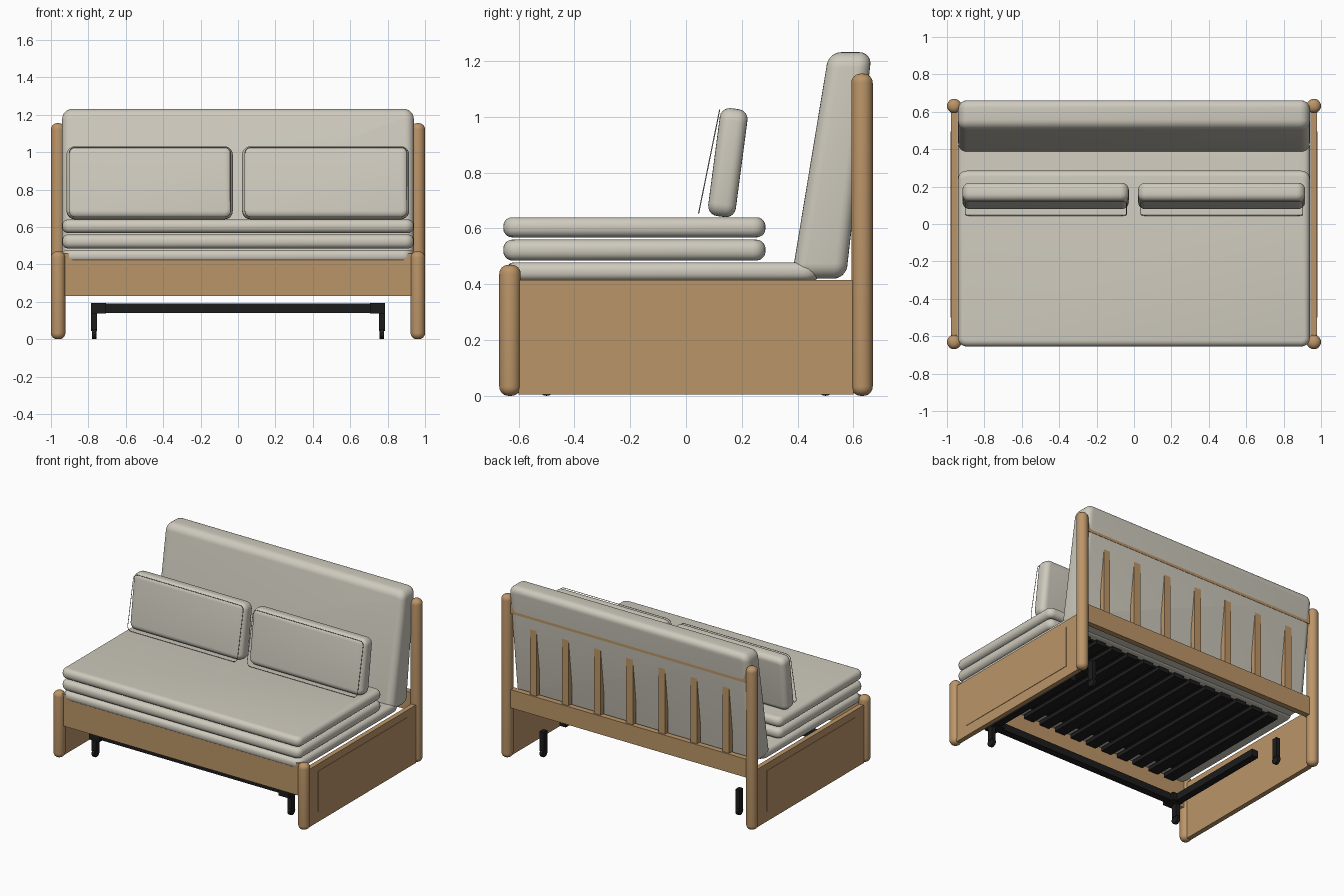
import bpy, bmesh, math
from mathutils import Matrix, Vector

if "Cube" in bpy.data.objects:
    bpy.data.objects.remove(bpy.data.objects["Cube"])


def material(name, rgb):
    m = bpy.data.materials.new(name)
    m.diffuse_color = (*rgb, 1)
    m.use_nodes = True
    m.node_tree.nodes["Principled BSDF"].inputs["Base Color"].default_value = m.diffuse_color
    return m


WOOD = material("wood", (0.50, 0.30, 0.14))
FABRIC = material("fabric", (0.62, 0.59, 0.51))
BLACK = material("black_metal", (0.012, 0.012, 0.012))


def finish(bm, name, mat):
    bmesh.ops.recalc_face_normals(bm, faces=bm.faces)
    me = bpy.data.meshes.new(name)
    bm.to_mesh(me)
    bm.free()
    ob = bpy.data.objects.new(name, me)
    bpy.context.collection.objects.link(ob)
    me.materials.append(mat)
    bpy.ops.object.select_all(action='DESELECT')
    ob.select_set(True)
    bpy.context.view_layer.objects.active = ob
    bpy.ops.object.shade_smooth_by_angle(angle=math.radians(35))
    return ob


def bevel(bm, edges, width, seg):
    bmesh.ops.bevel(bm, geom=edges, offset=width, offset_type='OFFSET', segments=seg,
                    profile=0.5, affect='EDGES', clamp_overlap=True)


def sharp(bm):
    bm.normal_update()
    return [e for e in bm.edges if e.calc_face_angle(0) > math.radians(50)]


def prism(name, x0, x1, profile, mat, r=0, corner=None, seg=5):
    """Extrude a yz profile along x; corner = (axis, radius) rounds the outline first."""
    bm = bmesh.new()
    face = bm.faces.new([bm.verts.new((x0, y, z)) for y, z in profile])
    ext = bmesh.ops.extrude_face_region(bm, geom=[face])
    verts = [g for g in ext['geom'] if isinstance(g, bmesh.types.BMVert)]
    bmesh.ops.translate(bm, vec=(x1 - x0, 0, 0), verts=verts)
    bmesh.ops.recalc_face_normals(bm, faces=bm.faces)
    if corner:
        axis, radius = corner
        along = [e for e in bm.edges
                 if abs((e.verts[0].co - e.verts[1].co).normalized()[axis]) > 0.9]
        bevel(bm, along, radius, seg)
    if r:
        bevel(bm, sharp(bm), r, seg)
    return finish(bm, name, mat)


def box(name, x, y, z, mat, r=0, corner=None, seg=5):
    prof = [(y[0], z[0]), (y[1], z[0]), (y[1], z[1]), (y[0], z[1])]
    return prism(name, x[0], x[1], prof, mat, r, corner, seg)


def cylinder(name, centre, radius, length, mat, r, rot=Matrix(), sides=32):
    bm = bmesh.new()
    bmesh.ops.create_cone(bm, cap_ends=True, segments=sides, radius1=radius,
                          radius2=radius, depth=length)
    bevel(bm, sharp(bm), r, 6)
    bm.transform(Matrix.Translation(centre) @ rot)
    return finish(bm, name, mat)


# Wooden end frames: round posts, end panels with a thin applied field
for side, s in (("left", -1), ("right", 1)):
    for where, y, h in (("front", -0.631, 0.47), ("back", 0.631, 1.155)):
        cylinder(f"{side}_{where}_post", (s * 0.9615, y, h / 2), 0.0385, h, WOOD, 0.033)
    xs = sorted((s * 0.945, s * 0.979))
    box(f"{side}_end_panel", xs, (-0.6, 0.6), (0.004, 0.415), WOOD)
    xs = sorted((s * 0.978, s * 0.982))
    box(f"{side}_panel_field", xs, (-0.5, 0.495), (0.077, 0.365), WOOD)

# Rails and back slats
box("front_rail", (-0.93, 0.93), (-0.64, -0.61), (0.23, 0.458), WOOD)
box("back_lower_rail", (-0.94, 0.94), (0.605, 0.645), (0.36, 0.49), WOOD)
box("back_top_rail", (-0.94, 0.94), (0.605, 0.645), (1.03, 1.10), WOOD)
for i in range(7):
    x = -0.757 + i * 0.2523
    box(f"back_slat_{i + 1}", (x - 0.026, x + 0.026), (0.598, 0.634), (0.47, 1.04), WOOD)

# Folded mattress layers
box("seat_base", (-0.94, 0.94), (-0.646, 0.48), (0.413, 0.478), FABRIC, 0.028, (2, 0.06))
box("mattress_lower", (-0.94, 0.94), (-0.655, 0.285), (0.485, 0.56), FABRIC, 0.033, (2, 0.045))
box("mattress_upper", (-0.94, 0.94), (-0.655, 0.285), (0.568, 0.64), FABRIC, 0.032, (2, 0.045))

# Sloped back cushion
prism("back_cushion", -0.94, 0.94,
      [(0.378, 0.42), (0.573, 0.42), (0.666, 1.232), (0.512, 1.232)],
      FABRIC, 0.045, (1, 0.055), 6)

# Loose pillows with a fine piping loop floating in front
for side, x0, x1 in (("left", -0.917, -0.028), ("right", 0.022, 0.915)):
    p = box(f"{side}_pillow", (x0, x1), (-0.05, 0.05), (-0.195, 0.195), FABRIC,
            0.036, (1, 0.045))
    p.location = (0, 0.15, 0.836)
    p.rotation_euler = (math.radians(-7.5), 0, 0)

    a, b, r = x0 + 0.015, x1 - 0.012, 0.03
    pts = []
    for cx, h, a0 in ((b - r, 0.189 - r, 0), (a + r, 0.189 - r, 90),
                      (a + r, -0.189 + r, 180), (b - r, -0.189 + r, 270)):
        for k in range(5):
            t = math.radians(a0 + k * 22.5)
            pts.append(Vector((cx + r * math.cos(t), 0, h + r * math.sin(t))))
    cu = bpy.data.curves.new(f"{side}_pillow_piping", 'CURVE')
    cu.dimensions = '3D'
    cu.bevel_depth = 0.002
    cu.bevel_resolution = 1
    sp = cu.splines.new('POLY')
    sp.points.add(len(pts) - 1)
    for q, v in zip(sp.points, pts):
        q.co = (*v, 1)
    sp.use_cyclic_u = True
    cu.materials.append(FABRIC)
    ob = bpy.data.objects.new(f"{side}_pillow_piping", cu)
    ob.location = (0, 0.083, 0.84)
    ob.rotation_euler = (math.radians(-11.5), 0, 0)
    bpy.context.collection.objects.link(ob)

# Black slatted deck under the seat
box("deck_sheet", (-0.83, 0.83), (-0.5, 0.42), (0.398, 0.41), BLACK)
for i in range(13):
    x = -0.78 + i * 0.13
    box(f"deck_slat_{i + 1}", (x - 0.04, x + 0.04), (-0.585, 0.45), (0.372, 0.4), BLACK)

# Pull-out under-frame with castors
box("under_frame_front_bar", (-0.785, 0.785), (-0.52, -0.47), (0.14, 0.19), BLACK)
turn = Matrix.Rotation(math.pi / 2, 4, 'Y')
for side, s in (("left", -1), ("right", 1)):
    xs = sorted((s * 0.735, s * 0.785))
    box(f"{side}_under_frame_bar", xs, (-0.52, 0.3), (0.14, 0.19), BLACK)
    box(f"{side}_frame_bracket", sorted((s * 0.705, s * 0.787)), (-0.55, -0.45),
        (0.138, 0.193), BLACK)
    xs = sorted((s * 0.753, s * 0.785))
    for where, y in (("front", -0.5), ("back", 0.5)):
        box(f"{side}_{where}_leg", xs, (y - 0.02, y + 0.02), (0.045, 0.185), BLACK)
        cylinder(f"{side}_{where}_castor", (s * 0.769, y, 0.03), 0.03, 0.024, BLACK,
                 0.004, turn, 24)
